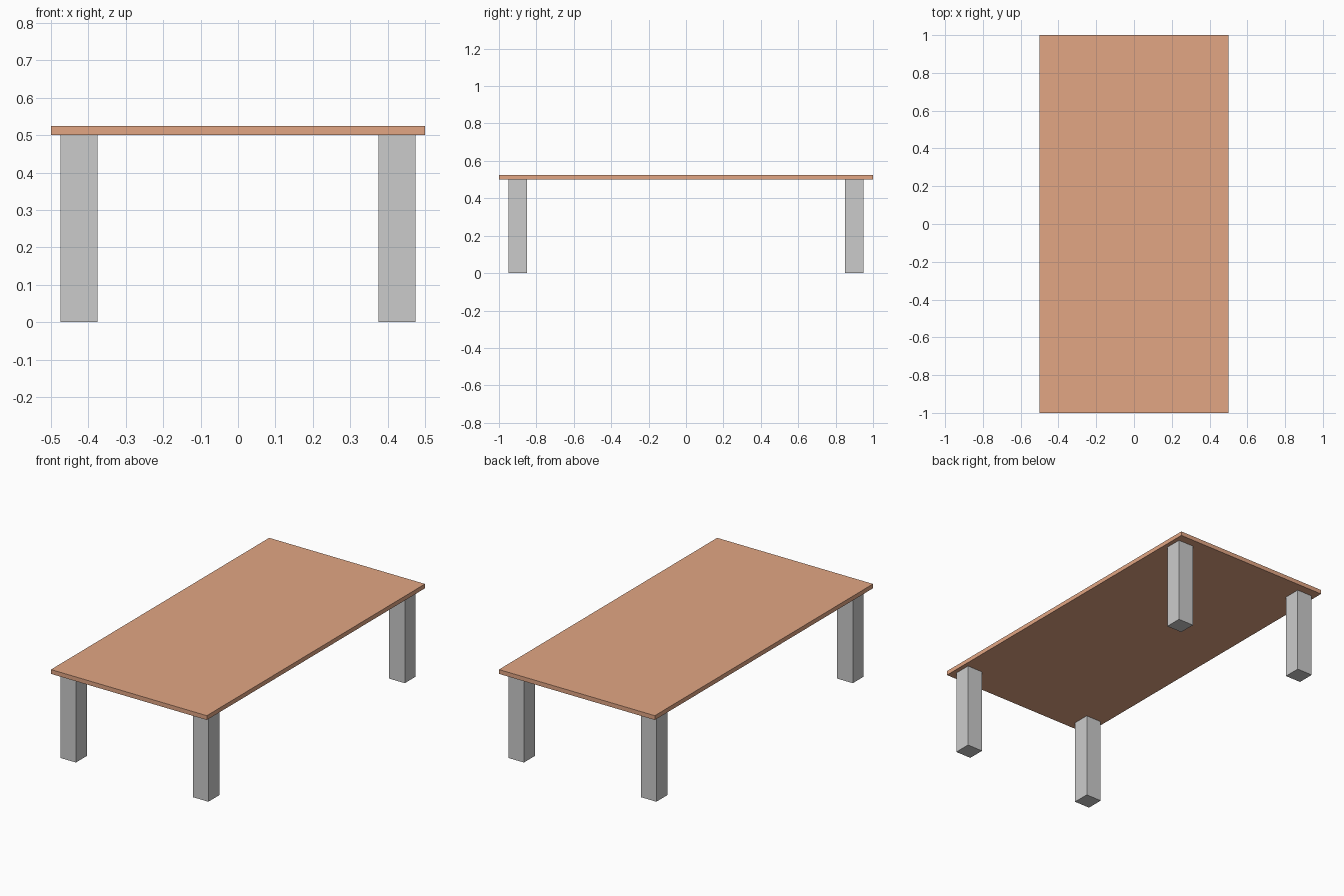
import bpy

if "Cube" in bpy.data.objects:
    bpy.data.objects.remove(bpy.data.objects["Cube"])


def box(name, size, center):
    bpy.ops.mesh.primitive_cube_add(size=1, location=center)
    obj = bpy.context.object
    obj.name = name
    obj.scale = size
    bpy.ops.object.transform_apply(location=False, rotation=False, scale=True)
    return obj


# Tabletop: thin wooden slab
top = box("tabletop", (1.0, 2.0, 0.025), (0, 0, 0.5125))
wood = bpy.data.materials.new("wood")
wood.diffuse_color = (0.76, 0.38, 0.23, 1)
wood.use_nodes = True
wood.node_tree.nodes["Principled BSDF"].inputs["Base Color"].default_value = wood.diffuse_color
top.data.materials.append(wood)

# Four square legs, inset from the corners
for side, x in (("left", -0.425), ("right", 0.425)):
    for end, y in (("front", -0.9), ("back", 0.9)):
        box(f"{end}_{side}_leg", (0.1, 0.1, 0.5), (x, y, 0.25))
